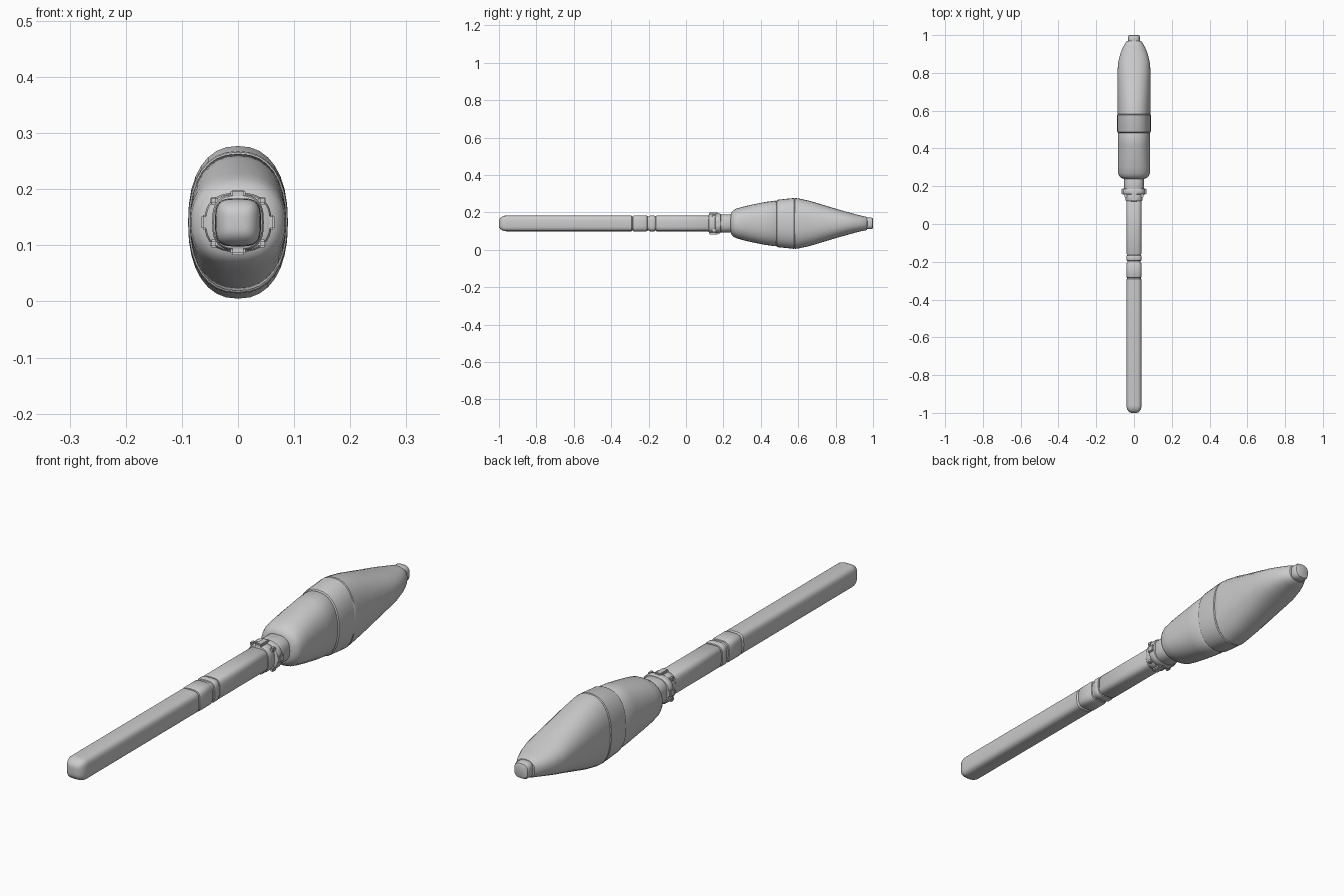
import bpy
import bmesh
from math import cos, sin, pi, copysign

default = bpy.data.objects.get("Cube")
if default:
    bpy.data.objects.remove(default, do_unlink=True)

AXIS_Z = 0.141

grey = bpy.data.materials.new("plain_grey")
grey.use_nodes = True
GREY = (0.6, 0.6, 0.6, 1)
grey.diffuse_color = GREY
grey.node_tree.nodes["Principled BSDF"].inputs["Base Color"].default_value = GREY


def outline(hx, hz, power, sides):
    """Rounded-box outline: power 2 is an ellipse, higher is squarer."""
    for i in range(sides):
        a = 2 * pi * i / sides
        c, s = cos(a), sin(a)
        yield (hx * copysign(abs(c) ** (2 / power), c),
               hz * copysign(abs(s) ** (2 / power), s))


def finish(bm, name):
    bmesh.ops.recalc_face_normals(bm, faces=bm.faces)
    mesh = bpy.data.meshes.new(name)
    bm.to_mesh(mesh)
    bm.free()
    mesh.materials.append(grey)
    obj = bpy.data.objects.new(name, mesh)
    bpy.context.collection.objects.link(obj)
    bpy.ops.object.select_all(action="DESELECT")
    obj.select_set(True)
    bpy.context.view_layer.objects.active = obj
    bpy.ops.object.shade_smooth_by_angle(angle=0.6)
    return obj


def loft(name, sections, power, sides=32):
    """Skin sections of (y, half width, half height) along y."""
    bm = bmesh.new()
    rings = [[bm.verts.new((x, y, AXIS_Z + z)) for x, z in outline(hx, hz, power, sides)]
             for y, hx, hz in sections]
    for a, b in zip(rings, rings[1:]):
        for i in range(sides):
            j = (i + 1) % sides
            bm.faces.new((a[i], a[j], b[j], b[i]))
    bm.faces.new(rings[0])
    bm.faces.new(rings[-1])
    return finish(bm, name)


def sleeve(name, y0, y1, hx, hz, power, bevel=0.008):
    """Short straight section with softened rims."""
    loft(name, [(y0, hx - bevel, hz - bevel), (y0 + bevel / 3, hx - bevel / 3, hz - bevel / 3),
                (y0 + bevel, hx, hz), (y1 - bevel, hx, hz),
                (y1 - bevel / 3, hx - bevel / 3, hz - bevel / 3),
                (y1, hx - bevel, hz - bevel)], power)


# Handle with a rounded butt
R = 0.04
butt = [(-1 + R * (1 - cos(t * pi / 12)), R * (0.3 + 0.7 * sin(t * pi / 12)),
         0.042 * (0.3 + 0.7 * sin(t * pi / 12))) for t in range(7)]
loft("rear_grip", butt + [(-0.292, 0.04, 0.042), (-0.286, 0.035, 0.037)], 3.6)
loft("handle_core", [(-0.3, 0.035, 0.037), (0.16, 0.035, 0.037)], 3.6)
sleeve("handle_sleeve", -0.286, -0.205, 0.041, 0.043, 3.6)
sleeve("handle_ring", -0.197, -0.164, 0.041, 0.043, 3.6)
sleeve("front_grip", -0.164, 0.14, 0.04, 0.042, 3.6)

# Collar and neck
sleeve("collar_base", 0.12, 0.165, 0.046, 0.05, 2.8)
sleeve("collar_flange", 0.155, 0.188, 0.06, 0.053, 2.5)
sleeve("neck", 0.16, 0.26, 0.052, 0.049, 2.6, 0.005)


def lug(name, x, z, size, y):
    bm = bmesh.new()
    bmesh.ops.create_cube(bm, size=1)
    bmesh.ops.scale(bm, vec=size, verts=bm.verts)
    bmesh.ops.bevel(bm, geom=bm.edges[:], offset=0.003, segments=2, affect="EDGES")
    bmesh.ops.translate(bm, vec=(x, y, AXIS_Z + z), verts=bm.verts)
    finish(bm, name)


for side, word in ((1, "left"), (-1, "right")):
    lug("collar_lug_" + word, side * 0.058, 0, (0.014, 0.03, 0.026), 0.172)
    for up, level in ((1, "upper"), (-1, "lower")):
        lug(f"collar_stud_{level}_{word}", side * 0.043, up * 0.038, (0.014, 0.02, 0.014), 0.15)
for up, word in ((1, "top"), (-1, "bottom")):
    lug("collar_lug_" + word, 0, up * 0.051, (0.026, 0.05, 0.014), 0.147)

# Head: rear shell, middle band and tapered nose
HEAD = 2.3
loft("rear_shell", [(0.238, 0.05, 0.046), (0.243, 0.066, 0.06), (0.253, 0.078, 0.07),
                    (0.268, 0.084, 0.079), (0.3, 0.086, 0.088), (0.35, 0.086, 0.1),
                    (0.42, 0.086, 0.114), (0.478, 0.086, 0.122), (0.486, 0.082, 0.118)], HEAD)
loft("middle_band", [(0.482, 0.083, 0.119), (0.486, 0.088, 0.125), (0.492, 0.089, 0.127),
                     (0.57, 0.089, 0.135), (0.577, 0.089, 0.136), (0.582, 0.085, 0.131)], HEAD)
loft("nose_shell", [(0.577, 0.084, 0.13), (0.583, 0.088, 0.136), (0.6, 0.088, 0.134),
                    (0.66, 0.088, 0.121), (0.74, 0.088, 0.097), (0.82, 0.087, 0.073),
                    (0.86, 0.083, 0.062), (0.9, 0.073, 0.051), (0.935, 0.059, 0.042),
                    (0.96, 0.045, 0.037), (0.968, 0.038, 0.033), (0.97, 0.028, 0.028)], HEAD)
sleeve("nose_tip", 0.955, 1.0, 0.031, 0.031, 2.8, 0.009)
